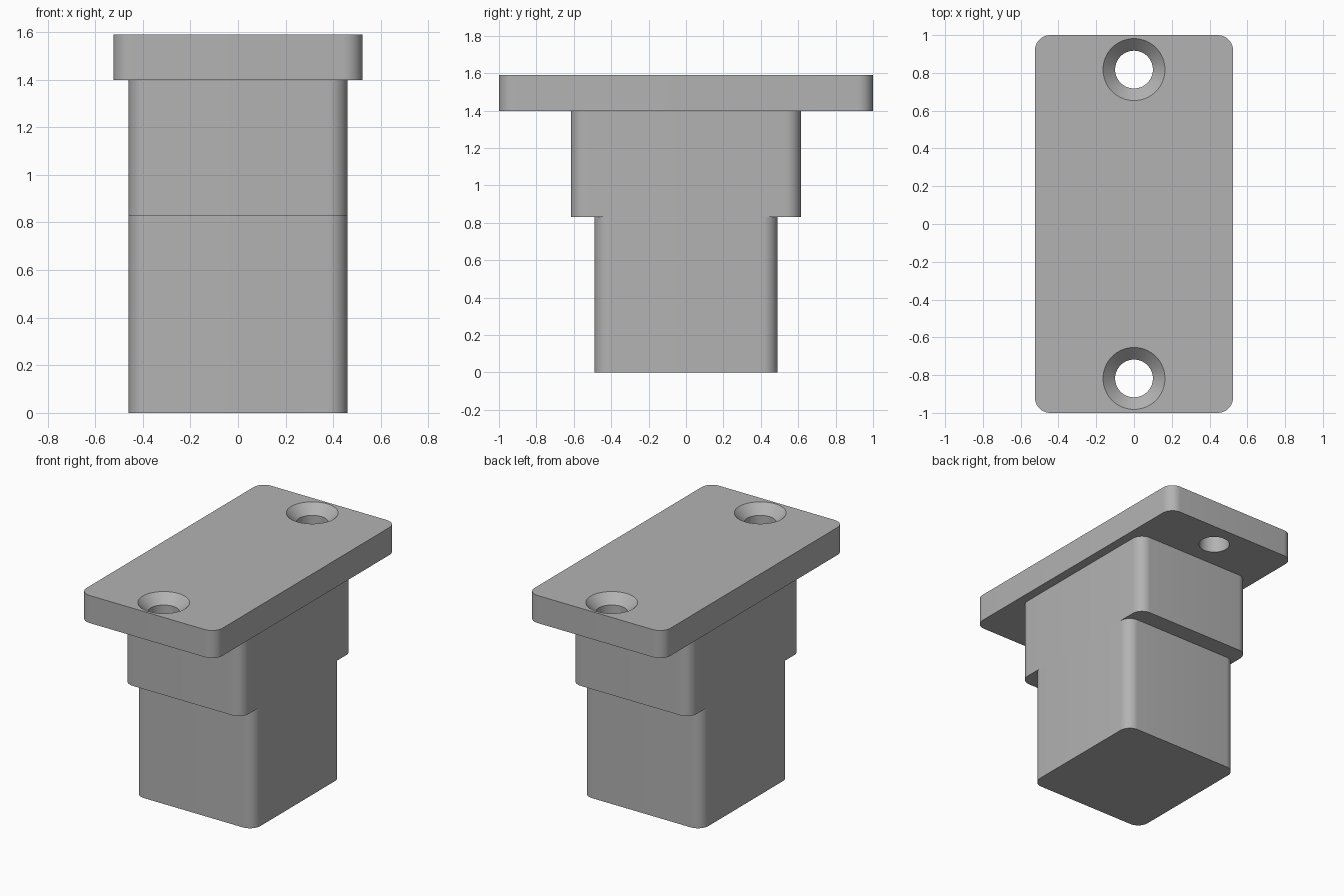
import bpy, bmesh, math
from mathutils import Matrix

if "Cube" in bpy.data.objects:
    bpy.data.objects.remove(bpy.data.objects["Cube"], do_unlink=True)

# Single grey material
GREY = (0.45, 0.45, 0.45, 1.0)
grey = bpy.data.materials.new("plain grey")
grey.diffuse_color = GREY
grey.use_nodes = True
grey.node_tree.nodes["Principled BSDF"].inputs["Base Color"].default_value = GREY


def make_object(name, bm):
    bmesh.ops.recalc_face_normals(bm, faces=bm.faces)
    mesh = bpy.data.meshes.new(name)
    bm.to_mesh(mesh)
    bm.free()
    mesh.materials.append(grey)
    obj = bpy.data.objects.new(name, mesh)
    bpy.context.collection.objects.link(obj)
    return obj


def activate(obj):
    bpy.ops.object.select_all(action='DESELECT')
    obj.select_set(True)
    bpy.context.view_layer.objects.active = obj


def rounded_block(name, half_x, half_y, z0, z1, radius=0.08):
    """Box with rounded vertical edges."""
    bm = bmesh.new()
    bmesh.ops.create_cube(bm, size=1, matrix=Matrix.Translation((0, 0, (z0 + z1) / 2))
                          @ Matrix.Diagonal((2 * half_x, 2 * half_y, z1 - z0, 1)))
    upright = [e for e in bm.edges if abs(e.verts[0].co.z - e.verts[1].co.z) > 0.01]
    bmesh.ops.bevel(bm, geom=upright, offset=radius, segments=10,
                    profile=0.5, affect='EDGES')
    return make_object(name, bm)


def countersink_cutter(y):
    """Turned cutter: straight hole opening into a 45 degree cone."""
    profile = [(0, 1.3), (0.1, 1.3), (0.1, Z_TOP - 0.064),
               (0.164, Z_TOP), (0.164, Z_TOP + 0.1), (0, Z_TOP + 0.1)]
    bm = bmesh.new()
    verts = [bm.verts.new((r, 0, z)) for r, z in profile]
    edges = [bm.edges.new(pair) for pair in zip(verts, verts[1:])]
    bmesh.ops.spin(bm, geom=verts + edges, cent=(0, 0, 0), axis=(0, 0, 1),
                   angle=2 * math.pi, steps=64)
    bmesh.ops.remove_doubles(bm, verts=bm.verts, dist=1e-5)
    bmesh.ops.translate(bm, verts=bm.verts, vec=(0, y, 0))
    cutter = make_object("hole_cutter", bm)
    cutter.hide_render = True
    return cutter


Z_STEP, Z_FLANGE, Z_TOP = 0.83, 1.398, 1.59

# Stepped plug under a wide mounting flange
lower_plug = rounded_block("lower_plug", 0.46, 0.49, 0, Z_STEP)
upper_plug = rounded_block("upper_plug", 0.46, 0.615, Z_STEP, Z_FLANGE)
flange = rounded_block("mounting_flange", 0.524, 1.0, Z_FLANGE, Z_TOP)

# Countersunk screw holes at both ends of the flange
for y in (-0.8175, 0.8175):
    cutter = countersink_cutter(y)
    cut = flange.modifiers.new("screw_hole", 'BOOLEAN')
    cut.operation, cut.solver, cut.object = 'DIFFERENCE', 'EXACT', cutter
    activate(flange)
    bpy.ops.object.modifier_apply(modifier=cut.name)
    bpy.data.objects.remove(cutter, do_unlink=True)

# Smooth rounded corners and hole walls, crisp edges
for obj in (lower_plug, upper_plug, flange):
    activate(obj)
    bpy.ops.object.shade_smooth_by_angle(angle=math.radians(30))
